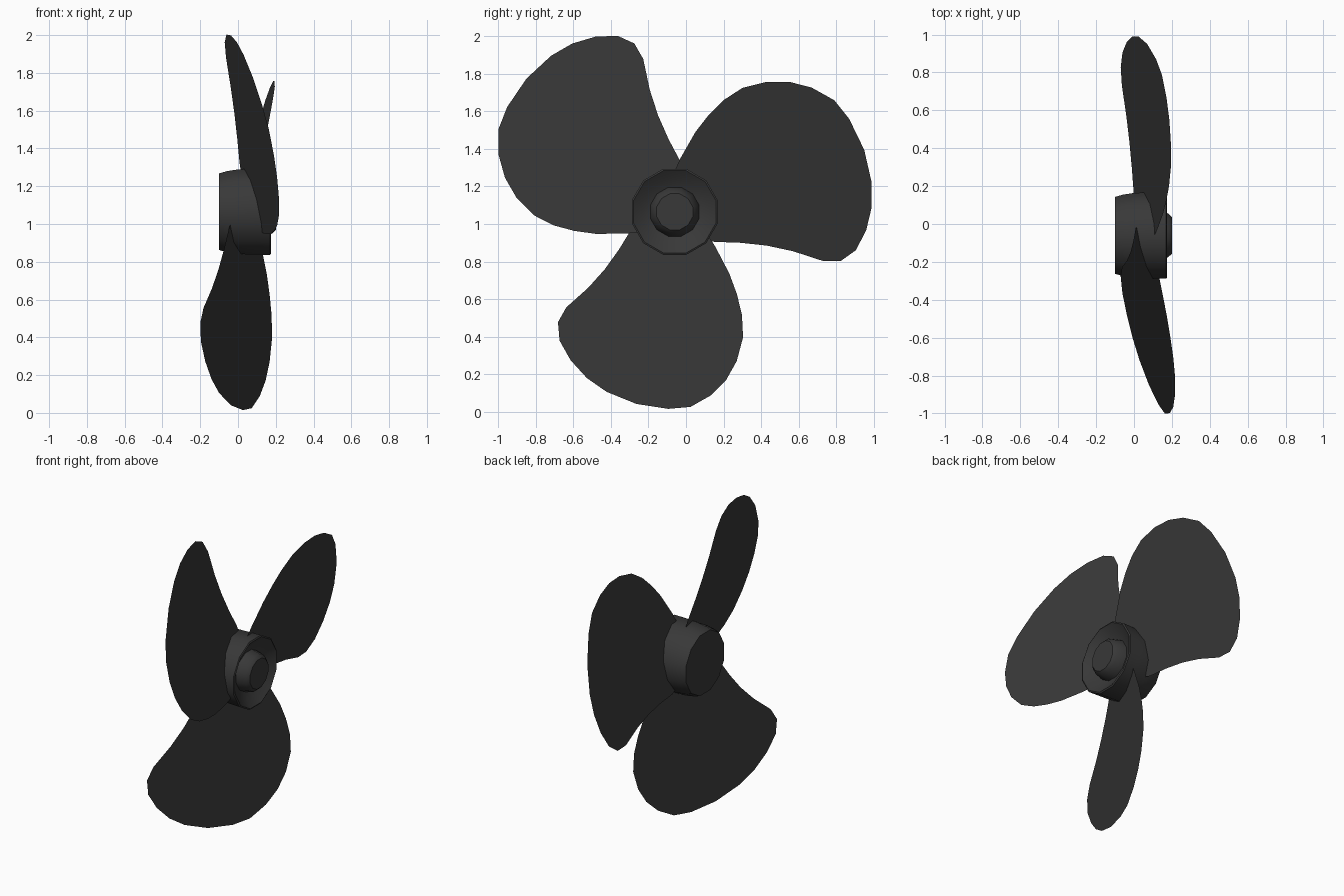
import bpy, bmesh, math

if "Cube" in bpy.data.objects:
    bpy.data.objects.remove(bpy.data.objects["Cube"])

CY, CZ = -0.06, 1.065          # hub axis (runs along x)

dark = bpy.data.materials.new("dark_metal")
dark.diffuse_color = (0.04, 0.04, 0.04, 1)
dark.use_nodes = True
dark.node_tree.nodes["Principled BSDF"].inputs["Base Color"].default_value = dark.diffuse_color


def finish(name, bm):
    mesh = bpy.data.meshes.new(name)
    bm.to_mesh(mesh)
    bm.free()
    obj = bpy.data.objects.new(name, mesh)
    bpy.context.collection.objects.link(obj)
    mesh.materials.append(dark)
    return obj


# Hub: lathed profile (x, radius) with dished front and central boss
profile = [(-0.10, 0), (-0.10, 0.21), (-0.06, 0.222), (0.0, 0.232), (0.10, 0.235),
           (0.17, 0.237), (0.175, 0.228), (0.14, 0.18), (0.12, 0.135),
           (0.18, 0.12), (0.20, 0.10), (0.20, 0)]
SEG = 12
bm = bmesh.new()
rings = []
for x, r in profile:
    if r == 0:
        rings.append([bm.verts.new((x, CY, CZ))] * SEG)
    else:
        rings.append([bm.verts.new((x, CY + r * math.cos(a), CZ + r * math.sin(a)))
                      for a in (math.radians(15 + 360 * i / SEG) for i in range(SEG))])
for a, b in zip(rings, rings[1:]):
    for i in range(SEG):
        j = (i + 1) % SEG
        bm.faces.new(list(dict.fromkeys((a[i], a[j], b[j], b[i]))))
bmesh.ops.recalc_face_normals(bm, faces=bm.faces)
hub = finish("hub", bm)
bpy.context.view_layer.objects.active = hub
hub.select_set(True)
bpy.ops.object.shade_smooth_by_angle(angle=math.radians(35))

# Blade outline (y, z) as seen along the shaft
outline = [(-0.07, 1.26), (-0.03, 1.35), (0.05, 1.49), (0.12, 1.58), (0.20, 1.66),
           (0.30, 1.725), (0.43, 1.758), (0.55, 1.758), (0.67, 1.727), (0.79, 1.66),
           (0.87, 1.56), (0.95, 1.395), (0.99, 1.22), (0.99, 1.09), (0.96, 0.965),
           (0.905, 0.86), (0.825, 0.803), (0.73, 0.803), (0.57, 0.855),
           (0.43, 0.885), (0.29, 0.90), (0.15, 0.905), (0.05, 0.93)]


# Flat pitched blade: x = a + b*u + c*v about the hub; skew narrows the steeper blade
def blade(name, turn, plane, skew=0.0):
    ca, sa = math.cos(math.radians(turn)), math.sin(math.radians(turn))
    a, b, c = plane
    bm = bmesh.new()
    ring = []
    for y, z in outline:
        u, v = y - CY, z - CZ
        u, v = u * ca - v * sa, u * sa + v * ca
        u, v = u * (1 - skew), v - skew * u
        ring.append(bm.verts.new((a + b * u + c * v, CY + u, CZ + v)))
    bm.faces.new(ring[::-1])
    bm.normal_update()
    for f in bm.faces:
        if f.normal.x < 0:
            f.normal_flip()
    return finish(name, bm)


blade("blade_right", 0, (0.053, -0.065, 0.25))
blade("blade_left", 120, (0.067, -0.195, -0.2))
blade("blade_bottom", -120, (0.04, 0.385, 0.0), 0.07)
